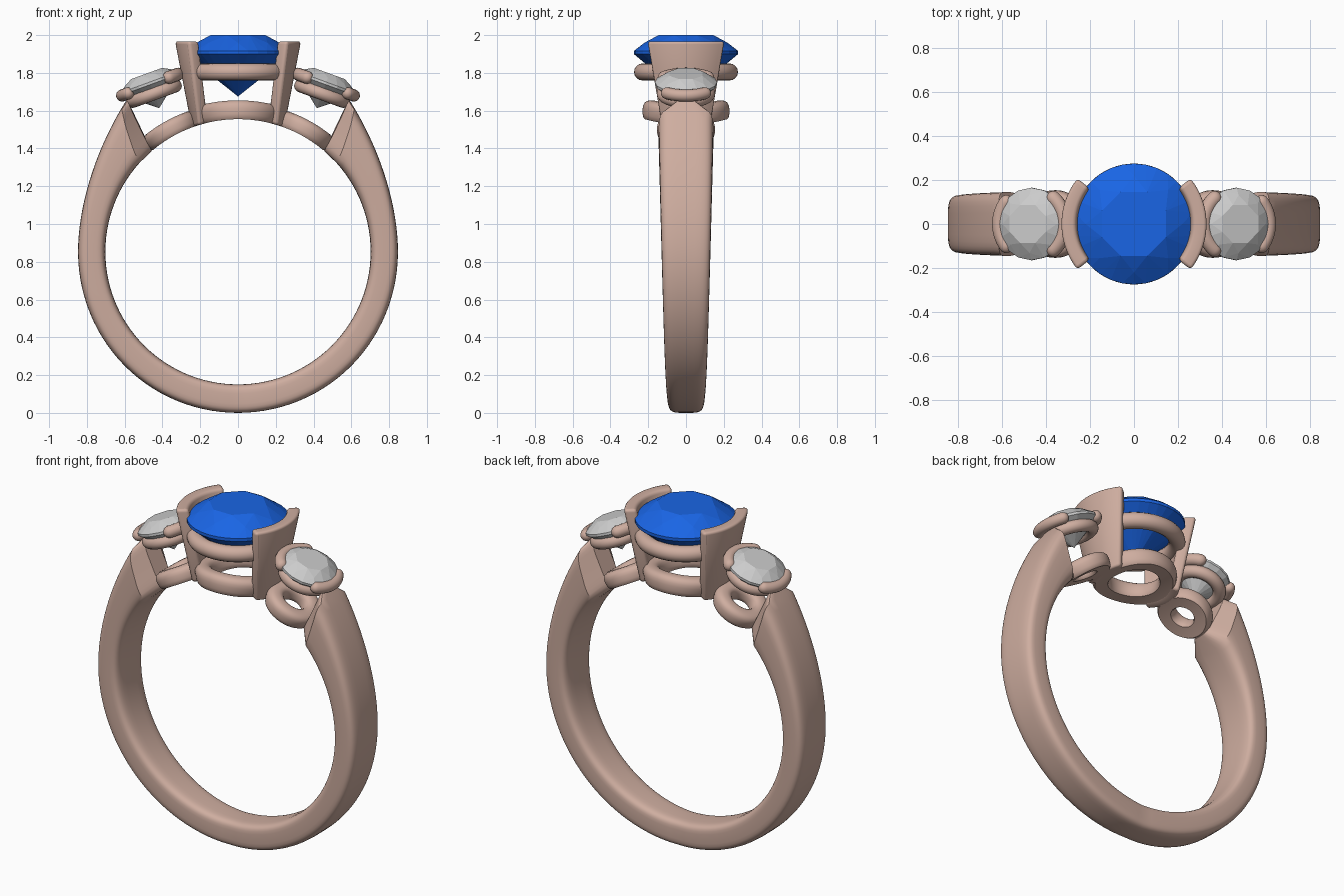
import bpy, bmesh
from math import sin, cos, pi, radians, sqrt
from mathutils import Vector, Matrix

if "Cube" in bpy.data.objects:
    bpy.data.objects.remove(bpy.data.objects["Cube"])

CZ, RI = 0.853, 0.702          # finger hole centre height and radius


def material(name, col):
    m = bpy.data.materials.new(name)
    m.diffuse_color = col
    m.use_nodes = True
    m.node_tree.nodes["Principled BSDF"].inputs["Base Color"].default_value = m.diffuse_color
    return m


rose = material("rose_metal", (0.62, 0.42, 0.35, 1))
blue = material("blue_gem", (0.01, 0.13, 0.78, 1))


def finish(bm, name, mat=None, smooth=None, matrix=None, mirror=False, bevel=0):
    if matrix:
        bm.transform(matrix)
    bmesh.ops.recalc_face_normals(bm, faces=bm.faces)
    if bevel:
        sharp = [e for e in bm.edges if e.calc_face_angle(0) > radians(50)]
        bmesh.ops.bevel(bm, geom=sharp, offset=bevel, segments=3, profile=0.5, affect='EDGES')
    me = bpy.data.meshes.new(name)
    bm.to_mesh(me)
    bm.free()
    ob = bpy.data.objects.new(name, me)
    bpy.context.collection.objects.link(ob)
    if mat:
        me.materials.append(mat)
    if smooth:
        bpy.ops.object.select_all(action='DESELECT')
        ob.select_set(True)
        bpy.context.view_layer.objects.active = ob
        bpy.ops.object.shade_smooth_by_angle(angle=radians(smooth))
    if mirror:
        mod = ob.modifiers.new("mirror", 'MIRROR')
        mod.use_mirror_merge = False
        ref = bpy.data.objects.get("shank")
        mod.mirror_object = ref
    return ob


def sweep(sections, closed=False):
    """Skin a list of equal-length point loops."""
    bm = bmesh.new()
    loops = [[bm.verts.new(p) for p in s] for s in sections]
    n = len(loops[0])
    pairs = list(zip(loops, loops[1:])) + ([(loops[-1], loops[0])] if closed else [])
    for a, b in pairs:
        for i in range(n):
            j = (i + 1) % n
            bm.faces.new((a[i], a[j], b[j], b[i]))
    if not closed:
        bm.faces.new(loops[0])
        bm.faces.new(loops[-1])
    return bm


def squircle(n, k):
    out = []
    for i in range(n):
        a = 2 * pi * (i + 0.5) / n
        c, s = cos(a), sin(a)
        out.append((abs(c) ** k * (1 if c > 0 else -1), abs(s) ** k * (1 if s > 0 else -1)))
    return out


# shank: tapering band with wedge-shaped shoulders
def shank_section(ai, ao, w, side):
    ro = 0.853 if ao < 0 else 0.853 + 0.147 * (ao / 54) ** 2.5
    ro -= 0.006 * cos(radians(ao)) ** 4
    pts = []
    for u, v in squircle(32, 0.45):
        t = (u + 1) / 2
        a, r = radians(ai + (ao - ai) * t), RI + (ro - RI) * t
        pts.append((side * r * cos(a), v * w, CZ + r * sin(a)))
    return pts


keys = []
for i in range(45):
    t = i / 44
    keys.append((-90 + 132 * t, -90 + 141 * t, 0.09 + 0.055 * t ** 0.8))
keys.append((49.5, 54, 0.06))
secs = [shank_section(*k, 1) for k in reversed(keys)] + [shank_section(*k, -1) for k in keys[1:]]
finish(sweep(secs), "shank", rose, 32)


# gallery rings: flat-bottomed rings bent around the finger hole
def gallery(name, centre, major, minor, height, mirror=False):
    secs = []
    for i in range(64):
        a = 2 * pi * i / 64
        s = []
        for u, v in squircle(20, 0.75):
            r = major + minor * u
            th = radians(centre) + r * cos(a) / 0.75
            rad = RI + max(0.0, height * (0.42 + 0.58 * v))
            s.append((rad * sin(th), r * sin(a), CZ + rad * cos(th)))
        secs.append(s)
    finish(sweep(secs, True), name, rose, 40, mirror=mirror)


gallery("centre_gallery_ring", 0, 0.183, 0.047, 0.1)
gallery("side_gallery_ring", 29, 0.107, 0.047, 0.088, True)


# round tube on an arc, full circle or with rounded ends
def tube(name, major, minor, matrix, mid=0, half=180, mirror=False):
    full = half >= 180
    steps = []
    if full:
        steps = [(2 * pi * i / 64, 1) for i in range(64)]
    else:
        m, h, cap = radians(mid), radians(half), minor / major
        for i in range(1, 6):
            q = i / 6 * pi / 2
            steps.append((-h - cap * cos(q), sin(q)))
        steps += [(-h + 2 * h * i / 20, 1) for i in range(21)]
        steps += [(-a, k) for a, k in reversed(steps[:5])]
        steps = [(a + m, k) for a, k in steps]
    secs = []
    for a, k in steps:
        s = []
        for j in range(16):
            b = 2 * pi * j / 16
            r = major + minor * k * cos(b)
            s.append((r * cos(a), r * sin(a), minor * k * sin(b)))
        secs.append(s)
    finish(sweep(secs, full), name, rose, 50, matrix, mirror)


# brilliant-cut gem from the hull of its facet rings
def gem(name, rad, crown, pav, girdle, seg, matrix, mat=None, mirror=False):
    bm = bmesh.new()
    rings = [(8, 0.57, crown, 0), (8, 0.8, crown * 0.56, 0.5), (seg, 1, girdle, 0),
             (seg, 1, -girdle, 0), (8, 0.5, -pav * 0.53, 0.5)]
    for n, r, z, off in rings:
        for i in range(n):
            a = 2 * pi * (i + off) / n + pi / 8
            bm.verts.new((rad * r * cos(a), rad * r * sin(a), z))
    bm.verts.new((0, 0, -pav))
    bmesh.ops.convex_hull(bm, input=bm.verts)
    bmesh.ops.dissolve_limit(bm, angle_limit=radians(1), verts=bm.verts, edges=bm.edges)
    finish(bm, name, mat, None, matrix, mirror)


# centre stone and its seat ring
gem("centre_stone", 0.275, 0.092, 0.233, 0.009, 32, Matrix.Translation((0, 0, 1.908)), blue)
tube("centre_seat_ring", 0.23, 0.045, Matrix.Translation((0, 0, 1.805)))

# centre half-bezel walls: conical plates standing on the finger hole
secs = []
for i in range(25):
    t = i / 12 - 1
    s = []
    for rin, h in ((0, 1), (1, 1), (1, 0), (0, 0)):
        a = radians(39 if h else 33) * t
        r = (0.265 + 0.068 * rin) if h else (0.185 + 0.06 * rin)
        x, y = r * cos(a), r * sin(a)
        s.append((x, y, 1.967 if h else CZ + sqrt(RI * RI - x * x)))
    secs.append(s)
finish(sweep(secs), "centre_bezel_wall", rose, 40, mirror=True, bevel=0.016)

# side stones, tilted outward, with seat rings and bar prongs
tilt = Matrix.Translation((0.465, 0, 1.745)) @ Matrix.Rotation(radians(20), 4, 'Y')
gem("side_stone", 0.165, 0.055, 0.14, 0.007, 16, tilt, None, True)
tube("side_seat_ring", 0.12, 0.035, tilt @ Matrix.Translation((0, 0, -0.058)), mirror=True)
tube("outer_side_prong", 0.162, 0.032, tilt @ Matrix.Translation((0, 0, -0.01)), 0, 38, True)
tube("inner_side_prong", 0.155, 0.034, tilt @ Matrix.Translation((0, 0, -0.005)), 180, 48, True)
